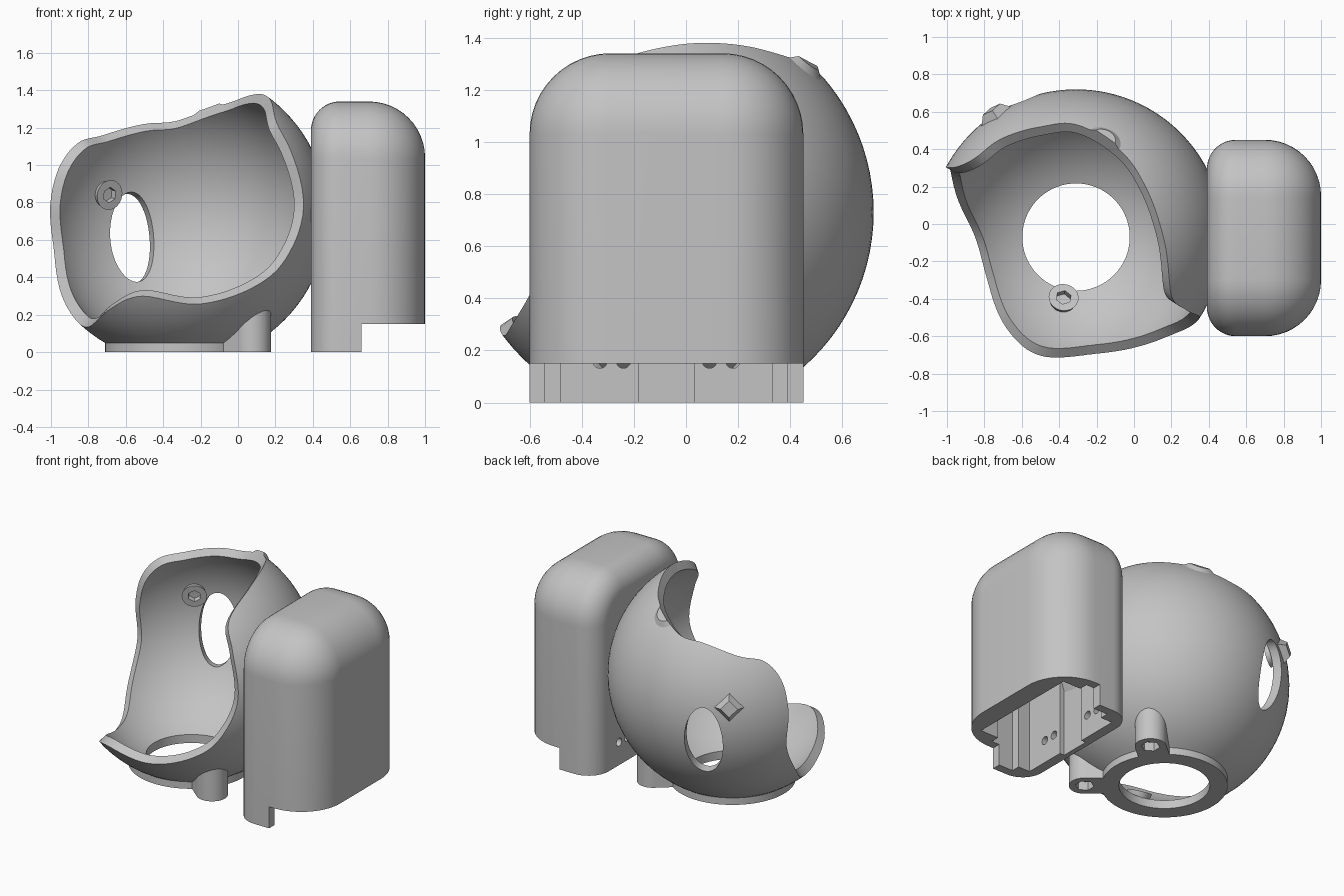
import bpy, bmesh, math
from mathutils import Vector, Matrix

cube = bpy.data.objects.get("Cube")
if cube:
    bpy.data.objects.remove(cube, do_unlink=True)

grey = bpy.data.materials.new("plain grey")
grey.use_nodes = True
grey.diffuse_color = (0.55, 0.55, 0.55, 1)
grey.node_tree.nodes["Principled BSDF"].inputs["Base Color"].default_value = grey.diffuse_color

CENTRE = Vector((-0.31, -0.07, 0.73))
R_OUT, R_IN = 0.79, 0.73


def finish(name, bm):
    bmesh.ops.recalc_face_normals(bm, faces=bm.faces)
    mesh = bpy.data.meshes.new(name)
    bm.to_mesh(mesh)
    bm.free()
    mesh.materials.append(grey)
    obj = bpy.data.objects.new(name, mesh)
    bpy.context.collection.objects.link(obj)
    return obj


def ball(name, radius):
    bm = bmesh.new()
    bmesh.ops.create_uvsphere(bm, u_segments=96, v_segments=48, radius=radius,
                              matrix=Matrix.Translation(CENTRE))
    return finish(name, bm)


def rod(name, centre, direction, depth, r1, r2=None, sides=48, stretch=1.0, spin=0.0):
    """Cylinder or cone along a direction; stretch widens it on its local y."""
    bm = bmesh.new()
    turn = Vector(direction).to_track_quat('Z', 'Y').to_matrix().to_4x4()
    place = (Matrix.Translation(centre) @ turn @ Matrix.Diagonal((1, stretch, 1, 1))
             @ Matrix.Rotation(spin, 4, 'Z'))
    bmesh.ops.create_cone(bm, cap_ends=True, segments=sides, radius1=r1,
                          radius2=r1 if r2 is None else r2, depth=depth, matrix=place)
    return finish(name, bm)


def block(name, low, high, angle=0.0, pivot=(0, 0, 0)):
    low, high = Vector(low), Vector(high)
    bm = bmesh.new()
    place = (Matrix.Translation(pivot) @ Matrix.Rotation(angle, 4, 'Z')
             @ Matrix.Translation((low + high) / 2) @ Matrix.Diagonal((*(high - low), 1)))
    bmesh.ops.create_cube(bm, size=1, matrix=place)
    return finish(name, bm)


def combine(target, other, operation='DIFFERENCE'):
    mod = target.modifiers.new("cut", 'BOOLEAN')
    mod.operation, mod.solver, mod.object = operation, 'EXACT', other
    bpy.context.view_layer.objects.active = target
    bpy.ops.object.modifier_apply(modifier=mod.name)
    bpy.data.objects.remove(other, do_unlink=True)


def smooth(obj, angle=32):
    bpy.ops.object.select_all(action='DESELECT')
    obj.select_set(True)
    bpy.context.view_layer.objects.active = obj
    bpy.ops.object.shade_smooth_by_angle(angle=math.radians(angle))


# Wavy opening: directions from the ball centre, smoothed into a closed curve
rim = [Vector(p).normalized() for p in (
    (.47, 0, .64), (.51, -.31, .52), (.59, -.39, .35), (.66, -.43, .05),
    (.59, -.49, -.19), (.455, -.545, -.345), (.11, -.62, -.47), (-.2, -.63, -.43),
    (-.375, -.48, -.5), (-.48, -.2, -.59), (-.54, 0, -.577), (-.62, .17, -.46),
    (-.67, .36, -.2), (-.69, .37, .07), (-.64, .375, .27), (-.54, .42, .39),
    (-.41, .52, .43), (-.19, .59, .49), (0, .6, .51), (.25, .45, .6), (.37, .27, .64))]


def opening_cutter(steps=7, reach=3):
    bm = bmesh.new()
    ring = []
    for i in range(len(rim)):
        a, b, c, d = (rim[(i + k) % len(rim)] for k in (-1, 0, 1, 2))
        for s in range(steps):
            t = s / steps
            p = 0.5 * (2 * b + (c - a) * t + (2 * a - 5 * b + 4 * c - d) * t ** 2
                       + (3 * b - a - 3 * c + d) * t ** 3)
            ring.append(bm.verts.new(CENTRE + p.normalized() * reach))
    middle = bm.verts.new(CENTRE)
    tip = bm.verts.new(CENTRE + Vector((-.5, -.6, .6)).normalized() * reach)
    for p, q in zip(ring, ring[1:] + ring[:1]):
        bm.faces.new((p, q, middle))
        bm.faces.new((q, p, tip))
    return finish("opening_cutter", bm)


# Ball shell with foot ring and two mounting lugs
shell = ball("ball_shell", R_OUT)
floor = Vector((CENTRE.x, CENTRE.y, 0))
combine(shell, block("below", (-2, -2, -1), (2, 2, 0)))
combine(shell, rod("foot_ring", floor + Vector((0, 0, .025)), (0, 0, 1), .05, .4, sides=96), 'UNION')
lugs = []
for side in (-1, 1):
    angle = side * math.radians(40)
    spot = floor + Vector((math.cos(angle), math.sin(angle), 0)) * .505
    lugs.append(spot)
    lug = rod("lug", spot + Vector((0, 0, .13)), (0, 0, 1), .26, .1)
    combine(lug, block("lug_arm", (.3, -.1, 0), (.505, .1, .26), angle, floor), 'UNION')
    combine(shell, lug, 'UNION')
combine(shell, ball("hollow", R_IN))
combine(shell, rod("floor_hole", floor, (0, 0, 1), .5, .287, sides=96))
for spot in lugs:
    combine(shell, rod("nut_pocket", spot, (0, 0, 1), .12, .06, sides=6))
    combine(shell, rod("screw_hole", spot, (0, 0, 1), .25, .035, sides=24))
side_way = Vector((-.28, .72, -.13))
combine(shell, rod("side_hole", CENTRE + side_way, side_way, .5, .125, stretch=1.95))
combine(shell, opening_cutter())
smooth(shell)

# Screw bosses inside the shell, each with a hex socket
nub_way = Vector((-.41, .62, .12)).normalized()
for name, way in (("side_boss", nub_way), ("floor_boss", Vector((-.07, -.34, -.64)).normalized())):
    boss = rod(name, CENTRE + way * (R_IN - .005), way, .07, .08, .06)
    boss_top = CENTRE + way * (R_IN - .04)
    combine(boss, rod("socket", boss_top, way, .09, .042, sides=6))
    smooth(boss)

# Four-sided nub outside, and a low swelling beside the upper rim
rod("side_nub", CENTRE + nub_way * (R_OUT + .01), nub_way, .06, .105, .055, sides=4)
swell_way = Vector((.14, .515, .585)).normalized()
swelling = rod("rim_swelling", CENTRE + swell_way * (R_OUT - .002), swell_way, .036, .12, .07, sides=32)
combine(swelling, opening_cutter())
smooth(swelling)

# Rounded housing, lofted along x with inset ends
X0, X1, MID, HALF, TOP, ROUND = .39, 1.0, -.075, .525, 1.34, .31


def housing_body(steps=12):
    slices = []
    for x_end, r, sign in ((X0, .155, 1), (X1, .3, -1)):
        part = []
        for i in range(steps + 1):
            a = math.pi / 2 * i / steps
            part.append((x_end + sign * r * (1 - math.cos(a)), r * (1 - math.sin(a))))
        slices += part if sign > 0 else part[::-1]
    bm = bmesh.new()
    loops = []
    for x, inset in slices:
        w, r = HALF - inset, ROUND - inset
        outline = [(-w, 0)]
        for corner, start in ((-1, math.pi), (1, math.pi / 2)):
            for i in range(steps + 1):
                a = start - math.pi / 2 * i / steps
                outline.append((corner * (w - r) + r * math.cos(a),
                                TOP - ROUND + r * math.sin(a)))
        outline.append((w, 0))
        loops.append([bm.verts.new((x, MID + y, z)) for y, z in outline])
    for a, b in zip(loops, loops[1:]):
        for i in range(len(a)):
            j = (i + 1) % len(a)
            bm.faces.new((a[i], a[j], b[j], b[i]))
    bm.faces.new(loops[0])
    bm.faces.new(loops[-1][::-1])
    return finish("housing", bm)


housing = housing_body()
combine(housing, block("lower_cut", (.66, -1, -.5), (1.5, 1, .15)))

# Stepped pocket open at the bottom: bay, lid slot and cable recess
for low_x, high_x, half_y, height in ((.46, .86, .405, 1.1), (.55, .72, .465, 1.05), (.425, .5, .105, 1.0)):
    combine(housing, block("pocket", (low_x, MID - half_y, -.2), (high_x, MID + half_y, height)))

# Small cable holes through the inner wall
for offset in (-.255, -.165, .165, .255):
    combine(housing, rod("cable_hole", (X0, MID + offset, .16), (1, 0, 0), .3, .028, sides=20))
smooth(housing)
